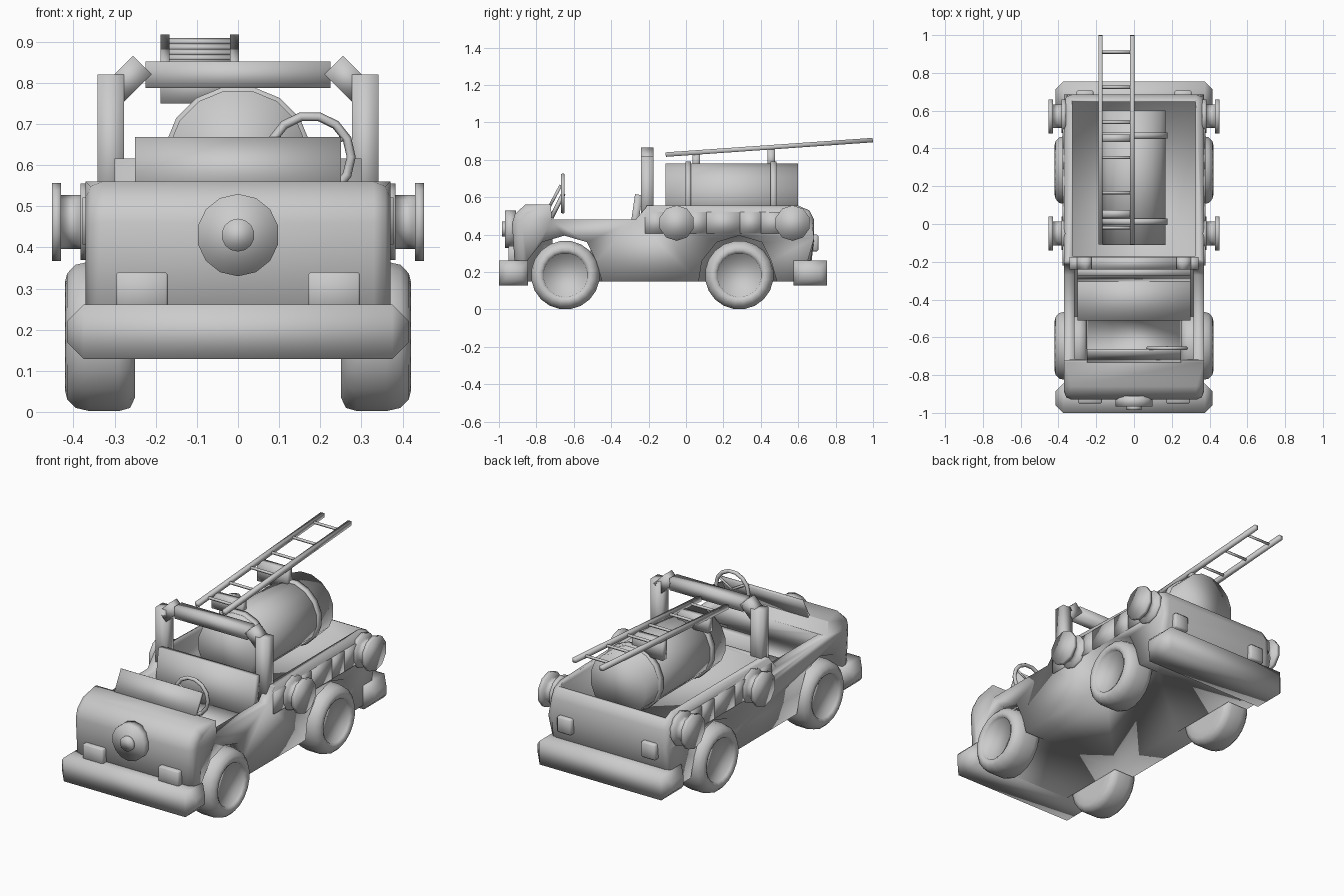
import bpy, bmesh, math
from mathutils import Vector, Matrix

if "Cube" in bpy.data.objects:
    bpy.data.objects.remove(bpy.data.objects["Cube"])


def finish(name, bm):
    """Turn a bmesh into a fully smooth-shaded object."""
    bmesh.ops.recalc_face_normals(bm, faces=bm.faces)
    for f in bm.faces:
        f.smooth = True
    me = bpy.data.meshes.new(name)
    bm.to_mesh(me)
    bm.free()
    ob = bpy.data.objects.new(name, me)
    bpy.context.collection.objects.link(ob)
    return ob


def box(name, lo, hi, bevel=0.0, tilt=(0, 'X')):
    lo, hi = Vector(lo), Vector(hi)
    d = hi - lo
    bm = bmesh.new()
    bmesh.ops.create_cube(bm, size=1, matrix=Matrix.Diagonal((*d, 1)))
    if bevel:
        bmesh.ops.bevel(bm, geom=bm.edges[:], offset=bevel, segments=1, affect='EDGES')
    bm.transform(Matrix.Translation((lo + hi) / 2) @ Matrix.Rotation(math.radians(tilt[0]), 4, tilt[1]))
    return finish(name, bm)


def lathe(name, prof, axis, loc, n=16, flip=1):
    """Revolve (along, radius) points around the x or y axis."""
    bm = bmesh.new()
    rings = []
    for a, r in prof:
        ring = []
        for i in range(n):
            t = 2 * math.pi * (i + 0.5) / n
            u, v = r * math.cos(t), r * math.sin(t)
            p = (a * flip, u, v) if axis == 'x' else (u, a * flip, v)
            ring.append(bm.verts.new(Vector(p) + Vector(loc)))
        rings.append(ring)
    for r0, r1 in zip(rings, rings[1:]):
        for i in range(n):
            j = (i + 1) % n
            bm.faces.new((r0[i], r0[j], r1[j], r1[i]))
    bm.faces.new(rings[0])
    bm.faces.new(rings[-1])
    return finish(name, bm)


def slab(name, prof, x0, x1, rim=0.0):
    """Extrude a (y, z) outline from x0 to x1, rounding its upper rims."""
    bm = bmesh.new()
    a = [bm.verts.new((x0, y, z)) for y, z in prof]
    b = [bm.verts.new((x1, y, z)) for y, z in prof]
    bm.faces.new(a)
    bm.faces.new(b)
    for i in range(len(prof)):
        j = (i + 1) % len(prof)
        bm.faces.new((a[i], a[j], b[j], b[i]))
    if rim:
        es = [e for e in bm.edges if abs(e.verts[0].co.x - e.verts[1].co.x) < 1e-5
              and max(v.co.z for v in e.verts) > 0.2]
        bmesh.ops.bevel(bm, geom=es, offset=rim, segments=2, profile=0.5, affect='EDGES')
    return finish(name, bm)


def bar(name, p, q, r, n=4):
    p, q = Vector(p), Vector(q)
    bm = bmesh.new()
    m = Matrix.Translation((p + q) / 2) @ (q - p).to_track_quat('Z', 'Y').to_matrix().to_4x4()
    bmesh.ops.create_cone(bm, cap_ends=True, segments=n, radius1=r, radius2=r,
                          depth=(q - p).length, matrix=m)
    return finish(name, bm)


# Body tub, then cut door sills, cabin, rear bed and wheel arches
body = slab("body", [(-0.91, 0.15), (-0.93, 0.46), (-0.915, 0.51), (-0.86, 0.56), (-0.73, 0.56),
                     (-0.20, 0.555), (0.60, 0.555), (0.66, 0.53),
                     (0.685, 0.48), (0.685, 0.38), (0.66, 0.15)], -0.37, 0.37, 0.04)
cutters = [slab("sill_cutter", [(-0.735, 0.8), (-0.718, 0.48), (-0.27, 0.48), (-0.21, 0.55),
                                (-0.21, 0.8)], -0.5, 0.5),
           box("cabin_cutter", (-0.315, -0.715, 0.28), (0.315, -0.23, 0.8)),
           box("bed_cutter", (-0.325, -0.17, 0.44), (0.325, 0.645, 0.8))]
for yc in (-0.65, 0.285):
    for s in (1, -1):
        arch = [(yc - 0.225, 0.1), (yc - 0.2, 0.26), (yc - 0.12, 0.36), (yc, 0.395),
                (yc + 0.12, 0.36), (yc + 0.17, 0.26), (yc + 0.215, 0.1)]
        cutters.append(slab("arch_cutter", arch, 0.245 * s, 0.5 * s))
for c in cutters:
    c.hide_render = True
    c.hide_set(True)
    m = body.modifiers.new("cut", 'BOOLEAN')
    m.operation = 'DIFFERENCE'
    m.solver = 'EXACT'
    m.object = c

# Wheels: tyre with recessed hub
tyre = [(0.25, 0.11), (0.25, 0.15), (0.262, 0.176), (0.29, 0.184), (0.36, 0.184), (0.395, 0.176),
        (0.415, 0.155), (0.42, 0.135), (0.41, 0.118), (0.395, 0.115)]
for yc in (-0.645, 0.285):
    for s in (1, -1):
        lathe("wheel", tyre, 'x', (0, yc, 0.184), 20, s)

# Bumpers with chamfered ends
for name, y0, y1 in (("front_bumper", -1.0, -0.845), ("rear_bumper", 0.575, 0.755)):
    bm = bmesh.new()
    bmesh.ops.create_cube(bm, size=1, matrix=Matrix.Translation((0, (y0 + y1) / 2, 0.195))
                          @ Matrix.Diagonal((0.83, y1 - y0, 0.132, 1)))
    ends = [e for e in bm.edges if abs(e.verts[0].co.x - e.verts[1].co.x) < 1e-5]
    bmesh.ops.bevel(bm, geom=ends, offset=0.04, segments=1, affect='EDGES')
    finish(name, bm)

# Lamps
for s in (1, -1):
    xs = sorted((0.17 * s, 0.297 * s))
    box("headlight", (xs[0], -0.95, 0.25), (xs[1], -0.89, 0.34), 0.006)
    xs = sorted((0.215 * s, 0.305 * s))
    box("tail_light", (xs[0], 0.66, 0.31), (xs[1], 0.708, 0.40), 0.008)

# Round nose plate with hub
lathe("nose_disc", [(-0.91, 0.1), (-0.967, 0.1)], 'y', (0, 0, 0.43), 14)
lathe("nose_hub", [(-0.96, 0.04), (-0.985, 0.04)], 'y', (0, 0, 0.43), 14)

# Cabin: folded windscreen, steering wheel, bench
box("windscreen", (-0.25, -0.706, 0.548), (0.25, -0.69, 0.672), 0, (-28, 'X'))
bpy.ops.mesh.primitive_torus_add(major_segments=14, minor_segments=6, major_radius=0.1,
                                 minor_radius=0.011, location=(0.175, -0.658, 0.62),
                                 rotation=(math.pi / 2, 0, 0))
bpy.context.object.name = "steering_wheel"
bpy.ops.object.shade_smooth()
bar("steering_column", (0.175, -0.655, 0.62), (0.175, -0.72, 0.49), 0.012)
for k in range(3):
    t = math.radians(270 + 120 * k)
    bar("steering_spoke", (0.175, -0.658, 0.62),
        (0.175 + 0.1 * math.cos(t), -0.658, 0.62 + 0.1 * math.sin(t)), 0.007)
box("seat_base", (-0.3, -0.51, 0.28), (0.3, -0.27, 0.40))
box("seat_back", (-0.3, -0.29, 0.37), (0.3, -0.25, 0.615), 0, (-8, 'X'))

# Roll bar
for s in (1, -1):
    xs = sorted((0.277 * s, 0.342 * s))
    box("roll_bar_post", (xs[0], -0.24, 0.44), (xs[1], -0.175, 0.82))
    box("roll_bar_corner", (0.266 * s - 0.047, -0.24, 0.778), (0.266 * s + 0.047, -0.175, 0.842),
        0, (45 * s, 'Y'))
box("roll_bar_top", (-0.225, -0.24, 0.787), (0.225, -0.175, 0.852))

# Water tank with two straps
lathe("tank", [(-0.11, 0.171), (0.60, 0.171)], 'y', (0, 0, 0.613), 16)
for y in (0.012, 0.468):
    lathe("tank_strap", [(y - 0.016, 0.165), (y - 0.016, 0.181), (y + 0.016, 0.181), (y + 0.016, 0.165)],
          'y', (0, 0, 0.613), 16)


# Ladder resting on two blocks
def ladder_z(y):
    return 0.828 + (y + 0.11) * 0.07


tilt = math.degrees(math.atan(0.07))
for x in (-0.177, -0.009):
    box("ladder_rail", (x - 0.011, -0.11, ladder_z(0.445) - 0.012),
        (x + 0.011, 1.0, ladder_z(0.445) + 0.012), 0, (tilt, 'X'))
for k in range(6):
    y = 0.91 - 0.186 * k
    bar("ladder_rung", (-0.177, y, ladder_z(y)), (-0.009, y, ladder_z(y)), 0.009)
for y in (0.055, 0.455):
    box("ladder_block", (-0.188, y - 0.02, 0.75), (0.0, y + 0.02, ladder_z(y) - 0.008))

# Hose reels and side lockers
reel = [(0.36, 0.093), (0.383, 0.093), (0.383, 0.066), (0.43, 0.066), (0.43, 0.095), (0.452, 0.095)]
for s in (1, -1):
    for y in (-0.05, 0.57):
        lathe("hose_reel", reel, 'x', (0, y, 0.462), 10, s)
    for y0, y1 in ((-0.22, -0.1), (0.0, 0.11), (0.11, 0.29), (0.29, 0.40), (0.40, 0.53)):
        xs = sorted((0.34 * s, 0.378 * s))
        box("side_locker", (xs[0], y0, 0.407), (xs[1], y1, 0.522))
